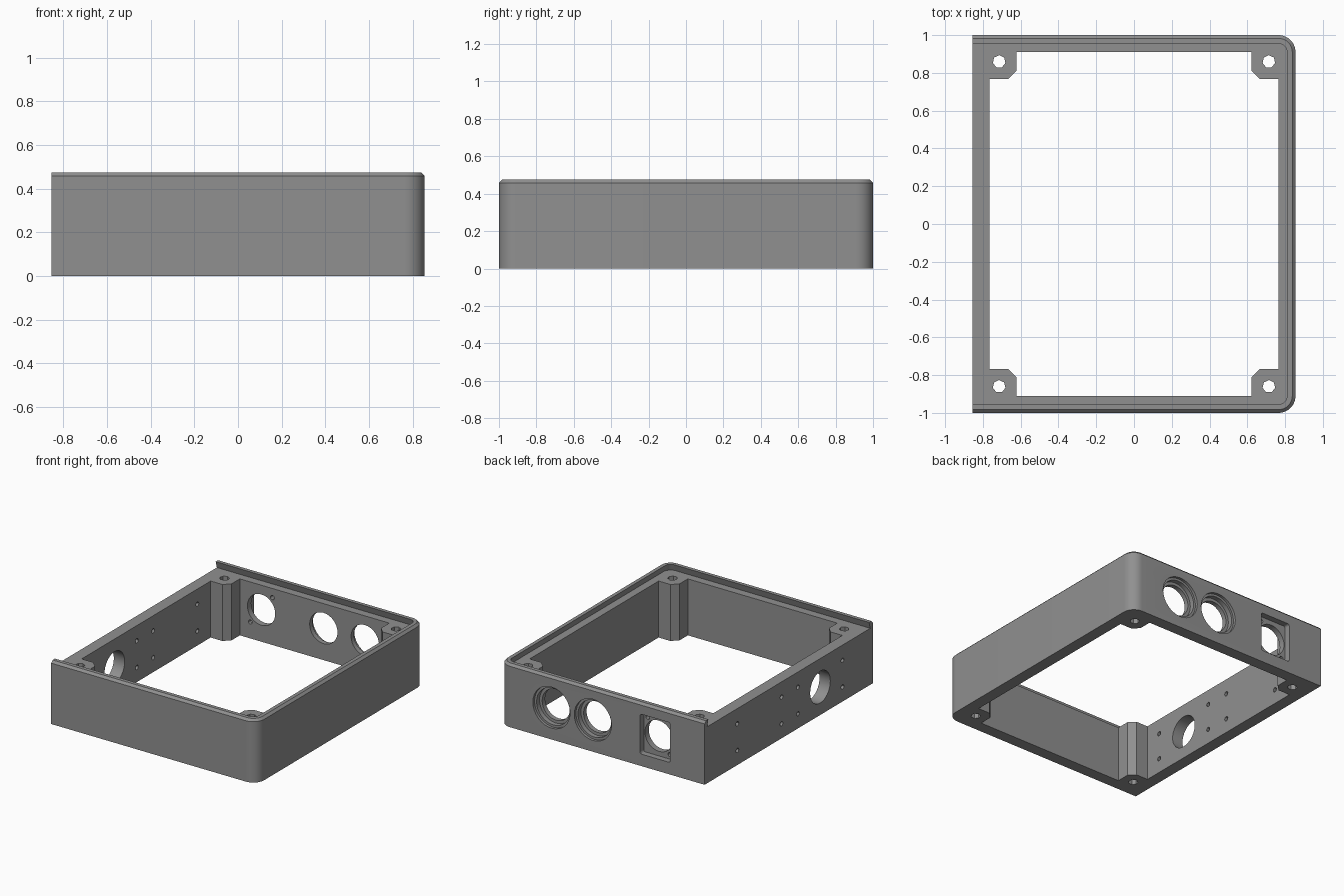
import bpy, bmesh, math
from mathutils import Matrix

if "Cube" in bpy.data.objects:
    bpy.data.objects.remove(bpy.data.objects["Cube"])

HX, HY, H = 0.855, 1.0, 0.475      # half width, half depth, height
WALL, FLOOR = 0.09, 0.425          # wall thickness, height of the lid seat

grey = bpy.data.materials.new("plain grey")
grey.diffuse_color = (0.28, 0.28, 0.28, 1)
grey.use_nodes = True
grey.node_tree.nodes["Principled BSDF"].inputs["Base Color"].default_value = grey.diffuse_color


def outline(inset, left=-HX, radius=0.09, segs=10):
    """Open-ended footprint: rounded at the two right corners, square at the left."""
    x, y, r = HX - inset, HY - inset, radius - inset
    pts = [(left, -y)]
    for cy, start in ((-y + r, -90), (y - r, 0)):
        for i in range(segs + 1):
            a = math.radians(start + 90 * i / segs)
            pts.append((x - r + r * math.cos(a), cy + r * math.sin(a)))
    return pts + [(left, y)]


def loft(name, rings):
    """Solid through a stack of (points, z) rings."""
    bm = bmesh.new()
    loops = [[bm.verts.new((x, y, z)) for x, y in pts] for pts, z in rings]
    n = len(loops[0])
    bm.faces.new(loops[0][::-1])
    bm.faces.new(loops[-1])
    for a, b in zip(loops, loops[1:]):
        for i in range(n):
            j = (i + 1) % n
            bm.faces.new((a[i], a[j], b[j], b[i]))
    bmesh.ops.recalc_face_normals(bm, faces=bm.faces)
    return finish(name, bm)


def finish(name, bm):
    mesh = bpy.data.meshes.new(name)
    bm.to_mesh(mesh)
    bm.free()
    mesh.materials.append(grey)
    ob = bpy.data.objects.new(name, mesh)
    bpy.context.collection.objects.link(ob)
    return ob


def drill(axis, center, r, depth, segs=32):
    """Cylinder cutter of total length depth, centred on a point, along an axis."""
    bm = bmesh.new()
    rot = {"x": Matrix.Rotation(math.pi / 2, 4, "Y"),
           "y": Matrix.Rotation(math.pi / 2, 4, "X"), "z": Matrix()}[axis]
    bmesh.ops.create_cone(bm, cap_ends=True, segments=segs, radius1=r, radius2=r,
                          depth=depth, matrix=Matrix.Translation(center) @ rot)
    return finish("hole_cutter", bm)


def cut(body, cutter):
    mod = body.modifiers.new("cut", "BOOLEAN")
    mod.operation, mod.solver, mod.object = "DIFFERENCE", "EXACT", cutter
    bpy.context.view_layer.objects.active = body
    bpy.ops.object.modifier_apply(modifier=mod.name)
    bpy.data.objects.remove(cutter)


# Frame body with chamfered top rim
frame = loft("enclosure_frame", [(outline(0), 0), (outline(0), H - 0.017),
                                 (outline(0.017), H)])

# Sliding lid seat with slanted lip, open on the left
cut(frame, loft("lid_seat_cutter", [(outline(0.03, -1), FLOOR),
                                    (outline(0.06, -1), FLOOR + 0.1)]))

# Central opening, leaving a chamfered screw post in each corner
ix, iy, px, py, c = HX - WALL, HY - WALL, 0.622, 0.767, 0.045
quarter = [(ix, py), (px + c, py), (px, py + c), (px, iy)]
opening = (quarter + [(-x, y) for x, y in quarter[::-1]]
           + [(-x, -y) for x, y in quarter] + [(x, -y) for x, y in quarter[::-1]])
cut(frame, loft("opening_cutter", [(opening, -0.1), (opening, 0.6)]))

# Post screw holes
for sx in (-1, 1):
    for sy in (-1, 1):
        cut(frame, drill("z", (sx * 0.714, sy * 0.86, 0.2), 0.034, 1, 7))

# Two stepped round sockets in the back wall
for x in (0.42, 0.075):
    for r, depth in ((0.155, 0.02), (0.138, 0.055), (0.116, 0.13)):
        cut(frame, drill("y", (x, HY, 0.24), r, 2 * depth))

# Rectangular connector recess with round hole and two diagonal screw holes
cx, cz = -0.443, 0.24
bm = bmesh.new()
bmesh.ops.create_cube(bm, size=1, matrix=Matrix.Translation((cx, HY, cz))
                      @ Matrix.Diagonal((0.252, 0.09, 0.30, 1)))
bmesh.ops.bevel(bm, geom=[e for e in bm.edges
                          if abs(e.verts[0].co.y - e.verts[1].co.y) > 0.01],
                offset=0.015, segments=3, affect="EDGES", profile=0.5)
cut(frame, finish("recess_cutter", bm))
cut(frame, drill("y", (cx, HY, cz), 0.116, 0.26))
for s in (-1, 1):
    cut(frame, drill("y", (cx + s * 0.092, HY, cz + s * 0.116), 0.016, 0.26, 12))

# Left wall: one large hole and two four-hole mounting patterns
cut(frame, drill("x", (-HX, -0.375, 0.21), 0.12, 0.24))
for y in (0.61, 0.085, -0.11, -0.64):
    for z in (0.11, 0.31):
        cut(frame, drill("x", (-HX, y, z), 0.017, 0.24, 12))

# Smooth curved walls, crisp edges
bpy.ops.object.select_all(action="DESELECT")
frame.select_set(True)
bpy.context.view_layer.objects.active = frame
bpy.ops.object.shade_smooth_by_angle(angle=math.radians(30))
